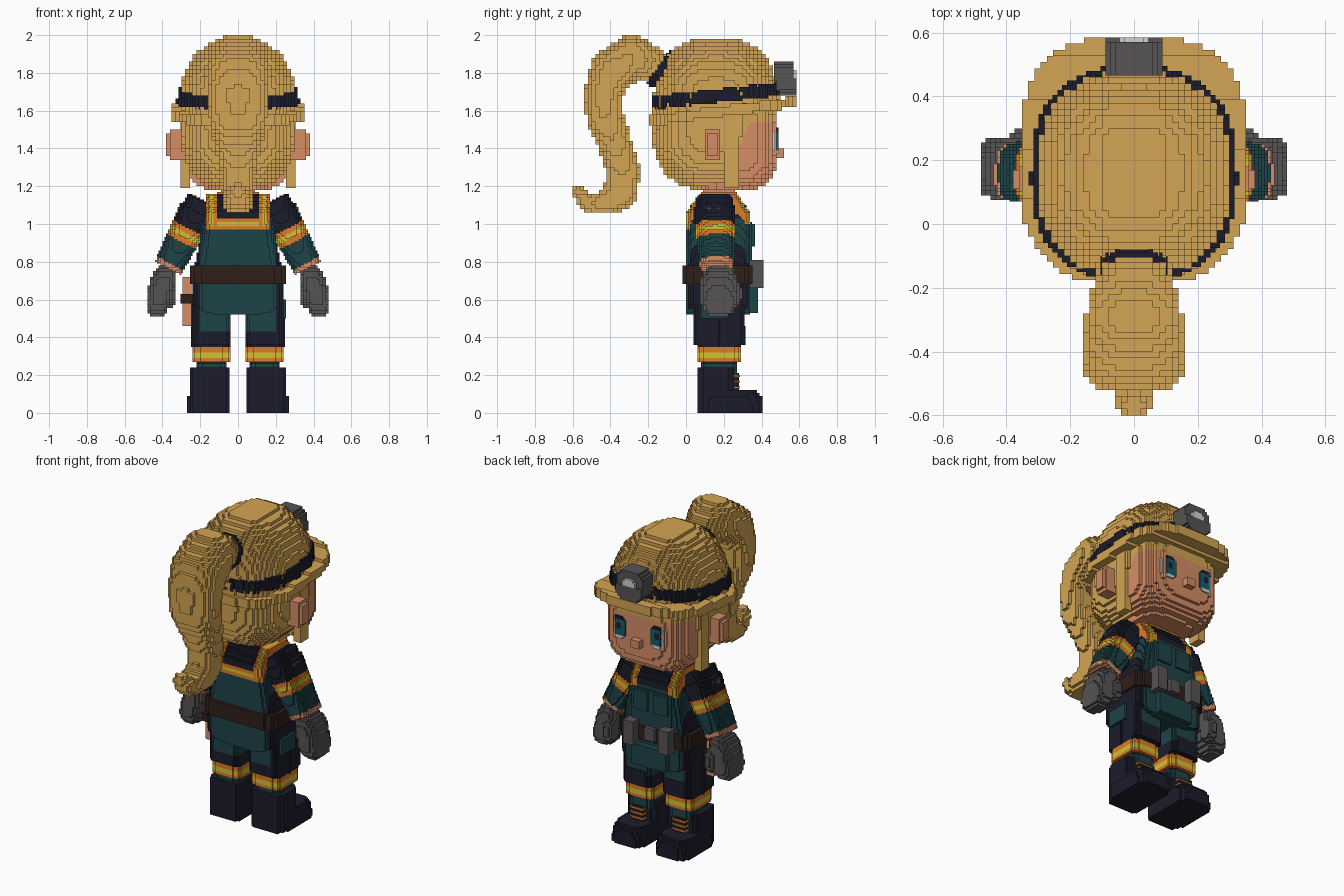
import bpy, bmesh, math
from mathutils import Vector

cube = bpy.data.objects.get("Cube")
if cube:
    bpy.data.objects.remove(cube)

PALETTE = {"tan": "d2a354", "skin": "d58c66", "navy": "22222f", "teal": "23454a",
           "orange": "dd7b2c", "yellow": "d0c038", "grey": "575456", "brown": "33241f",
           "white": "cdd4d2", "eye_teal": "1c5c68"}
MATS = {}
for label, code in PALETTE.items():
    rgb = [(int(code[i:i + 2], 16) / 255) ** 2.2 for i in (0, 2, 4)] + [1]
    m = bpy.data.materials.new(label)
    m.use_nodes = True
    m.diffuse_color = rgb
    bsdf = m.node_tree.nodes["Principled BSDF"]
    bsdf.inputs["Base Color"].default_value = rgb
    bsdf.inputs["Roughness"].default_value = 0.8
    MATS[label] = m

DIRS = [Vector(d) for d in ((1, 0, 0), (-1, 0, 0), (0, 1, 0), (0, -1, 0), (0, 0, 1), (0, 0, -1))]


def finish(name, bm, labels):
    mesh = bpy.data.meshes.new(name)
    bm.to_mesh(mesh)
    bm.free()
    for label in labels:
        mesh.materials.append(MATS[label])
    ob = bpy.data.objects.new(name, mesh)
    bpy.context.collection.objects.link(ob)


def voxels(name, lo, hi, inside, colour, u=0.02, side=1):
    """Fill a solid with cubes of size u; colour is a label or a rule on position."""
    rule = colour if callable(colour) else lambda x, y, z: colour
    ranges = [range(math.floor(a / u), math.ceil(b / u)) for a, b in zip(lo, hi)]
    cells = {(i, j, k) for i in ranges[0] for j in ranges[1] for k in ranges[2]
             if inside((i + .5) * u, (j + .5) * u, (k + .5) * u)}
    bm, verts, labels = bmesh.new(), {}, []
    for c in sorted(cells):
        label = rule(*[(a + .5) * u for a in c])
        if label not in labels:
            labels.append(label)
        for d in DIRS:
            if tuple(int(a + b) for a, b in zip(c, d)) in cells:
                continue
            s = Vector((d.y, d.z, d.x))
            t = d.cross(s)
            loop = []
            for p, q in ((-1, -1), (1, -1), (1, 1), (-1, 1)):
                key = tuple(round(a + .5 + b / 2) for a, b in zip(c, d + s * p + t * q))
                if key not in verts:
                    verts[key] = bm.verts.new((key[0] * u * side, key[1] * u, key[2] * u))
                loop.append(verts[key])
            f = bm.faces.new(loop if side > 0 else loop[::-1])
            f.material_index = labels.index(label)
    finish(name, bm, labels)


def pair(name, *args, **kw):
    voxels("left_" + name, *args, **kw)
    voxels("right_" + name, *args, side=-1, **kw)


def box(name, lo, hi, label, mirror=False):
    for side in ((1, -1) if mirror else (1,)):
        bm = bmesh.new()
        bmesh.ops.create_cube(bm, size=1)
        for v in bm.verts:
            v.co = [(a + b) / 2 + c * (b - a) for a, b, c in zip(lo, hi, v.co)]
            v.co.x *= side
        if side < 0:
            bmesh.ops.reverse_faces(bm, faces=bm.faces)
        finish((("left_" if side > 0 else "right_") if mirror else "") + name, bm, [label])


def sup(p, *pairs):
    """Superellipse measure: below 1 is inside."""
    return sum(abs(d / r) ** p for d, r in pairs)


# Face with a fringe under the helmet
voxels("head", (-.3, .04, 1.18), (.3, .5, 1.64),
       lambda x, y, z: sup(4, (x, .285), (y - .2, .28), (z - 1.45, .27)) < 1
       and (y > .24 or sup(2, (x, .19), (y - .24, .19)) < 1),
       lambda x, y, z: "tan" if z > 1.54 or (z > 1.3 and y < .24 + (z - 1.3) * .4) else "skin")
box("nose", (-.03, .46, 1.35), (.03, .52, 1.4), "skin")
box("ear", (.27, .1, 1.34), (.36, .18, 1.5), "skin", True)
box("ear_rim", (.35, .11, 1.36), (.38, .17, 1.48), "skin", True)
box("neck", (-.09, .09, 1.1), (.09, .26, 1.22), "skin")


# Eyes: thin curved plates
def eye_colour(x, y, z):
    if z > 1.49 or math.hypot(x - .135, (z - 1.45) * .7) < .016:
        return "navy"
    return "white" if x > .165 or z < 1.39 else "eye_teal"


pair("eye", (.08, .44, 1.36), (.2, .49, 1.52),
     lambda x, y, z: sup(2.8, (x - .14, .055), (z - 1.44, .072)) < 1 and y < .49 - max(0, x - .15) * .45,
     eye_colour, u=.01)

# Hair
voxels("hair", (-.32, -.22, 1.18), (.32, .42, 1.62),
       lambda x, y, z: sup(2.6, (x, .305), (y - .15, .33), (z - 1.52, .34)) < 1
       and y < .25 + max(0, z - 1.3) * .4, "tan")
box("side_lock", (.255, .2, 1.19), (.305, .28, 1.58), "tan", True)

# Helmet with tilted brim and band
DOME = (.31, .325, .39)


def dome(x, y, z, grow=0):
    return sup(2.5, (x, DOME[0] + grow), (y - .16, DOME[1] + grow), (z - 1.59, DOME[2] + grow)) < 1


voxels("helmet_dome", (-.34, -.2, 1.6), (.34, .52, 2),
       lambda x, y, z: dome(x, y, z, .01 if abs(x) < .1 else 0), "tan")
voxels("helmet_brim", (-.38, -.22, 1.5), (.38, .62, 1.7),
       lambda x, y, z: sup(2.8, (x, .36), (y - .2, .39)) < 1
       and abs(z - 1.597 - (y - .2) * .13) < .027, "tan", u=.0195)
voxels("helmet_band", (-.36, -.22, 1.58), (.36, .54, 1.76),
       lambda x, y, z: dome(x, y, z, .014) and abs(z - 1.66 - y * .11) < .036, "navy", u=.015)

# Head lamp
voxels("lamp", (-.1, .465, 1.66), (.1, .59, 1.88),
       lambda x, y, z: abs(x) + abs(z - 1.77) < .14 and max(abs(x), abs(z - 1.77)) < .093
       and y < .59 - (z - 1.68) * .15, "grey", u=.015)
voxels("lamp_lens", (-.06, .555, 1.7), (.06, .585, 1.84),
       lambda x, y, z: math.hypot(x, z - 1.77) < .05, "white", u=.015)

# Ponytail swept along a curl: y, z, radius, half width
TAIL = [(-.1, 1.81, .07, .07), (-.18, 1.85, .09, .1), (-.29, 1.88, .12, .15), (-.39, 1.81, .12, .16),
        (-.435, 1.7, .1, .16), (-.43, 1.56, .1, .15), (-.375, 1.42, .09, .12), (-.33, 1.28, .09, .09),
        (-.35, 1.16, .09, .085), (-.44, 1.11, .06, .08), (-.52, 1.11, .05, .06), (-.57, 1.17, .03, .05)]
STEPS = [[a + (b - a) * t / 5 for a, b in zip(p, q)] for p, q in zip(TAIL, TAIL[1:]) for t in range(6)]
voxels("ponytail", (-.16, -.6, 1.04), (.16, -.06, 2),
       lambda x, y, z: any(abs(x / w) ** 2.6 + (math.hypot(y - a, z - b) / r) ** 2.6 < 1
                           for a, b, r, w in STEPS), "tan")
voxels("hair_tie", (-.13, -.22, 1.7), (.13, -.04, 1.92),
       lambda x, y, z: abs((y + .125) * .82 - (z - 1.82) * .57) < .028
       and math.hypot(x, (y + .125) * .57 + (z - 1.82) * .82) < .108, "navy", u=.015)


# Torso: shirt, overalls and reflective braces
def torso_half(z):
    return min(.24, .175 + max(0, 1.05 - z) * .2)


def torso_colour(x, y, z):
    ax = abs(x)
    if z > (.97 if y < .17 else 1) and .11 < ax < .17:
        return "yellow" if .13 < ax < .15 and z > .99 else "orange"
    if y < .12 and .97 < z < 1.03 and ax < .17:
        return "yellow" if .99 < z < 1.01 else "orange"
    return "navy" if z > 1.03 or ax > .2 else "teal"


voxels("torso", (-.25, 0, .52), (.25, .36, 1.16),
       lambda x, y, z: sup(7, (x, torso_half(z)), (y - .17, .17 - max(0, z - 1.06) * .7)) < 1
       and (z > .57 or sup(2, (x, .24), (z - .6, .09)) < 1), torso_colour, u=.01)
box("bib", (-.14, .3, .78), (.14, .35, 1.01), "teal")
box("chest_pocket", (.02, .33, .88), (.12, .365, 1.0), "teal", True)
box("front_pocket", (-.12, .3, .53), (.12, .38, .66), "teal")
box("collar", (-.11, .08, 1.13), (.11, .27, 1.17), "orange")

# Belt, pouches and tool
voxels("belt", (-.26, -.03, .7), (.26, .38, .78),
       lambda x, y, z: sup(6, (x, .25), (y - .17, .19)) < 1, "brown", u=.0195)
box("buckle", (-.035, .35, .7), (.035, .375, .78), "grey")
box("belt_pouch", (.09, .33, .66), (.16, .41, .81), "grey", True)
box("tool_handle", (-.295, .09, .46), (-.245, .14, .72), "skin")
box("tool_loop", (-.305, .07, .58), (-.24, .16, .63), "brown")
box("hip_pocket", (.22, .08, .5), (.255, .22, .6), "teal")

# Arms: sleeve axis runs from shoulder to wrist
A, B = Vector((.215, .15, 1.07)), Vector((.37, .165, .77))
AXIS = (B - A).normalized()
LENGTH = (B - A).length


def arm(x, y, z):
    d = Vector((x, y, z)) - A
    t = d.dot(AXIS)
    off = d - AXIS * t
    r = .098 - max(0, t) * .06
    return -.06 < t < LENGTH and sup(3, (math.hypot(off.x, off.z), r), (off.y, r * 1.15)) < (1 if t > 0 else .7)


def arm_colour(x, y, z):
    t = (Vector((x, y, z)) - A).dot(AXIS)
    if t < .1:
        return "navy"
    if t < .18:
        return "yellow" if .127 < t < .153 else "orange"
    return "teal" if t < .31 else "skin"


pair("arm", (.1, .02, .7), (.46, .29, 1.17), arm, arm_colour, u=.01)
box("shoulder_badge", (.25, .11, 1.03), (.32, .18, 1.09), "grey", True)

# Gloves with thumb
pair("glove", (.3, .06, .5), (.48, .3, .79),
     lambda x, y, z: sup(3, (x - .405 - (.66 - z) * .2, .07), (y - .175, .1), (z - .645, .135)) < 1
     or sup(3, (x - .36, .03), (y - .25, .045), (z - .63, .07)) < 1, "grey", u=.015)


# Legs with reflective bands
def leg(x, y, z):
    grow = .012 if .265 < z < .35 else 0.015 if z > .35 else -.008
    return sup(5, (x - .14, .09 + grow), (y - .175, .1 + grow + (.025 if z > .36 else 0))) < 1


def leg_colour(x, y, z):
    if .265 < z < .35:
        return "yellow" if .29 < z < .32 else "orange"
    if z < .265:
        return "teal"
    return "navy" if z < .43 or x > .205 else "teal"


pair("leg", (.035, .04, .2), (.26, .33, .6), leg, leg_colour, u=.01)
box("knee_pad", (.07, .26, .36), (.21, .315, .46), "navy", True)

# Boots
pair("boot", (.03, .05, 0), (.28, .41, .24),
     lambda x, y, z: (sup(6, (x - .145, .105), (y - .155, .095)) < 1) or
     (z < .12 and sup(4, (x - .155, .115), (y - .235, .17), (z, .135)) < 1), "navy", u=.015)
box("boot_tongue", (.11, .23, .11), (.19, .28, .21), "navy", True)
for n in range(3):
    box("boot_lace_%d" % n, (.1, .24, .13 + n * .03), (.2, .286, .14 + n * .03), "orange", True)
